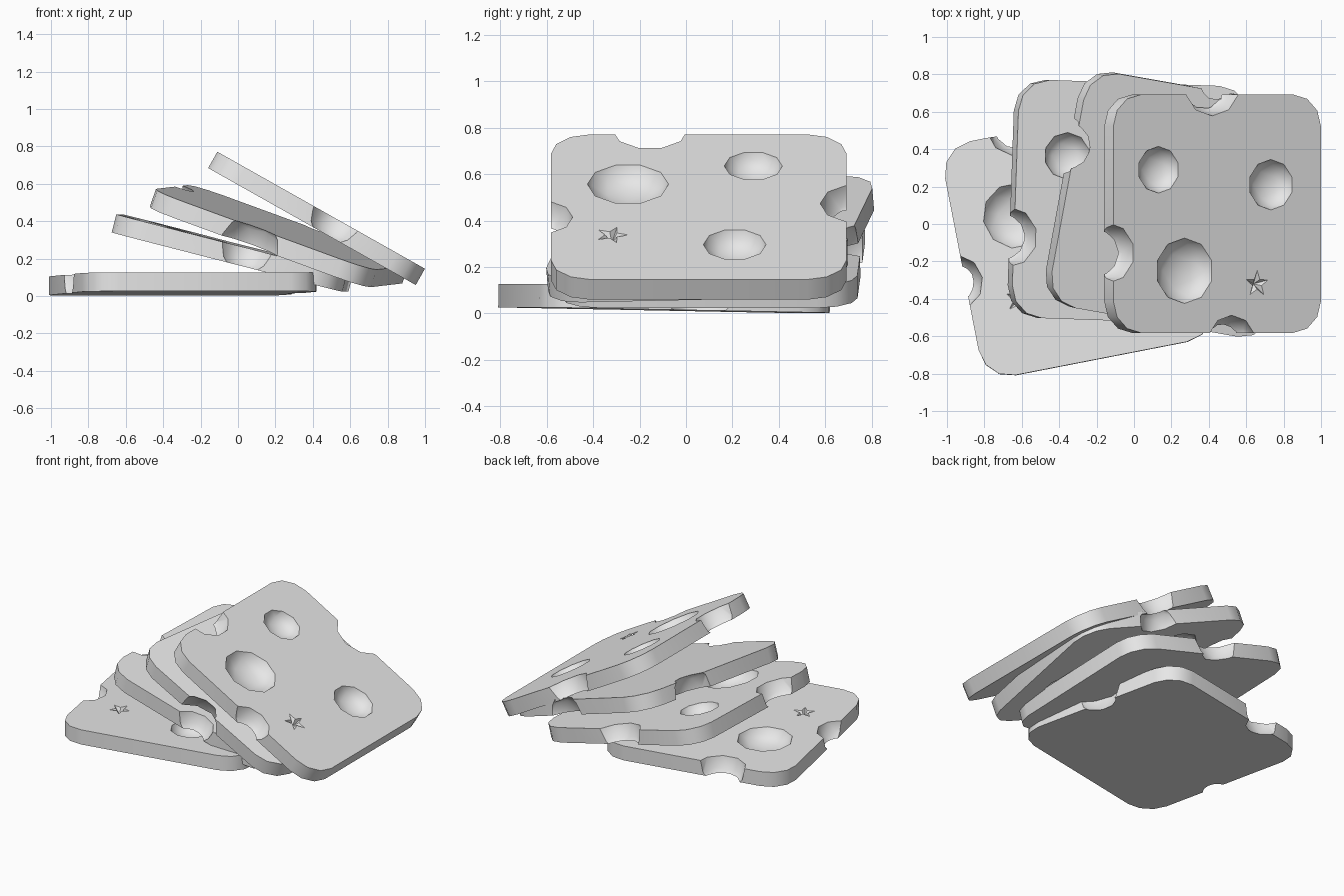
import bpy, bmesh
from math import radians, sin, cos, pi
from mathutils import Matrix

cube = bpy.data.objects.get("Cube")
if cube:
    bpy.data.objects.remove(cube, do_unlink=True)

HALF, THICK, CORNER = 0.637, 0.1, 0.17
TOP = THICK / 2

grey = bpy.data.materials.new("pale_grey")
grey.use_nodes = True
grey.diffuse_color = (0.8, 0.8, 0.8, 1)
grey.node_tree.nodes["Principled BSDF"].inputs["Base Color"].default_value = (0.8, 0.8, 0.8, 1)


def new_object(name, bm):
    bmesh.ops.recalc_face_normals(bm, faces=bm.faces)
    mesh = bpy.data.meshes.new(name)
    bm.to_mesh(mesh)
    bm.free()
    mesh.materials.append(grey)
    obj = bpy.data.objects.new(name, mesh)
    bpy.context.collection.objects.link(obj)
    return obj


def rounded_slab(name):
    bm = bmesh.new()
    core = HALF - CORNER
    ring = []
    for k, (sx, sy) in enumerate([(1, 1), (-1, 1), (-1, -1), (1, -1)]):
        for i in range(4):
            a = (k + i / 3) * pi / 2
            ring.append(bm.verts.new((sx * core + CORNER * cos(a),
                                      sy * core + CORNER * sin(a), -TOP)))
    base = bm.faces.new(ring)
    up = bmesh.ops.extrude_face_region(bm, geom=[base], use_keep_orig=True)
    verts = [g for g in up["geom"] if isinstance(g, bmesh.types.BMVert)]
    bmesh.ops.translate(bm, verts=verts, vec=(0, 0, THICK))
    return new_object(name, bm)


def ball(x, y, radius, depth):
    bm = bmesh.new()
    bmesh.ops.create_icosphere(
        bm, subdivisions=2, radius=1,
        matrix=Matrix.Translation((x, y, TOP)) @ Matrix.Diagonal((radius, radius, depth, 1)))
    return new_object("hole_cutter", bm)


def star(x, y, radius, depth):
    bm = bmesh.new()
    ring = []
    for i in range(10):
        r = radius if i % 2 == 0 else radius * 0.4
        a = i * pi / 5 + 0.3
        ring.append(bm.verts.new((x + r * cos(a), y + r * sin(a), TOP + 0.005)))
    bm.faces.new(ring)
    tip = bm.verts.new((x, y, TOP - depth))
    for i in range(10):
        bm.faces.new((ring[i], ring[(i + 1) % 10], tip))
    return new_object("dent_cutter", bm)


def carve(obj, cutter):
    mod = obj.modifiers.new("carve", "BOOLEAN")
    mod.operation = "DIFFERENCE"
    mod.solver = "EXACT"
    mod.object = cutter
    bpy.context.view_layer.objects.active = obj
    bpy.ops.object.modifier_apply(modifier=mod.name)
    bpy.data.objects.remove(cutter, do_unlink=True)


# One slice: three shallow holes, three notches through the rim, one small dent
slab = rounded_slab("bottom_slice")
for hole in [(-0.36, 0.235, 0.125, 0.075), (0.33, 0.155, 0.135, 0.08),
             (-0.2, -0.305, 0.175, 0.085)]:
    carve(slab, ball(*hole))
for x, y, r in [(-0.672, -0.21, 0.162), (-0.03, 0.695, 0.172), (0.09, -0.69, 0.147)]:
    carve(slab, ball(x, y, r, r))
carve(slab, star(0.245, -0.375, 0.08, 0.04))

bpy.ops.object.select_all(action="DESELECT")
slab.select_set(True)
bpy.context.view_layer.objects.active = slab
bpy.ops.object.shade_smooth_by_angle(angle=radians(30))


def rot(degrees, axis):
    return Matrix.Rotation(radians(degrees), 4, axis)


def place(obj, centre, tilt, turn):
    rx, ry, rz = tilt
    obj.matrix_world = (Matrix.Translation(centre) @ rot(rz, "Z") @ rot(ry, "Y")
                        @ rot(rx, "X") @ turn)


# Stack of fanned slices; the third lies upside down
same = Matrix.Identity(4)
layout = [
    ("bottom_slice", (-0.295, -0.094, 0.064), (-1.1, 0, 11), rot(-90, "Z")),
    ("second_slice", (-0.03, 0.118, 0.23), (0, 14.4, -2), same),
    ("third_slice", (0.22, 0.104, 0.32), (1.3, 19.8, -10), rot(180, "X")),
    ("top_slice", (0.42, 0.055, 0.415), (0, 29.4, 0), same),
]
for name, centre, tilt, turn in layout:
    if name == slab.name:
        obj = slab
    else:
        obj = bpy.data.objects.new(name, slab.data.copy())
        bpy.context.collection.objects.link(obj)
    place(obj, centre, tilt, turn)
